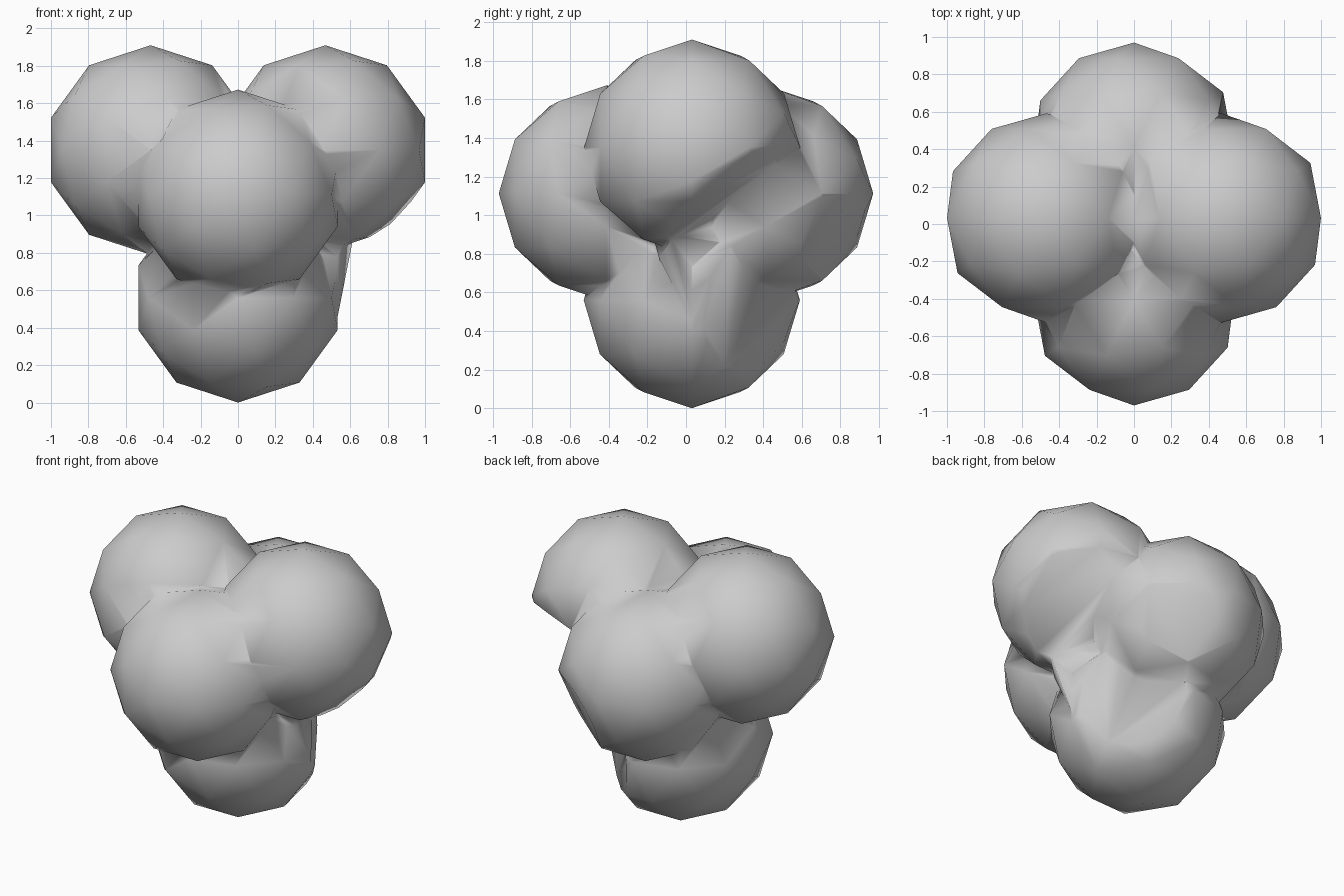
import bpy, bmesh, math
from mathutils import Vector, Matrix

if "Cube" in bpy.data.objects:
    bpy.data.objects.remove(bpy.data.objects["Cube"])

R = 0.56


def link(name, bm):
    mesh = bpy.data.meshes.new(name)
    bm.to_mesh(mesh)
    bm.free()
    obj = bpy.data.objects.new(name, mesh)
    bpy.context.collection.objects.link(obj)
    return obj


def ball(name, centre, cut=None):
    """Low-poly icosphere with its pole along y, optionally trimmed by a plane."""
    bm = bmesh.new()
    bmesh.ops.create_icosphere(bm, subdivisions=2, radius=R)
    bmesh.ops.rotate(bm, verts=bm.verts, cent=(0, 0, 0),
                     matrix=Matrix.Rotation(math.pi / 2, 3, 'X'))
    bmesh.ops.translate(bm, verts=bm.verts, vec=centre)
    if cut:
        point, normal = cut
        bmesh.ops.bisect_plane(bm, geom=bm.verts[:] + bm.edges[:] + bm.faces[:],
                               plane_co=Vector(point), plane_no=Vector(normal).normalized(),
                               clear_outer=True)
        bmesh.ops.holes_fill(bm, edges=[e for e in bm.edges if e.is_boundary], sides=0)
        bmesh.ops.recalc_face_normals(bm, faces=bm.faces)
    return link(name, bm)


def hull(name, points):
    """Convex solid around a few points."""
    bm = bmesh.new()
    for p in points:
        bm.verts.new(p)
    res = bmesh.ops.convex_hull(bm, input=bm.verts[:])
    loose = [v for v in bm.verts if not v.link_faces]
    bmesh.ops.delete(bm, geom=loose, context='VERTS')
    bmesh.ops.recalc_face_normals(bm, faces=bm.faces)
    return link(name, bm)


# Five lobes; three of them are flattened towards the lower back right
cluster = ball("lobe_cluster", (0, 0.03, R), cut=((0.31, 0.31, 0.5), (0.7, 0.7, -0.08)))
lobes = [
    ball("front_lobe", (0, -0.41, 1.113)),
    ball("back_lobe", (0, 0.41, 1.113), cut=((0.32, 0.83, 1.12), (0.55, 0.73, -0.4))),
    ball("left_lobe", (-0.467, 0.032, 1.35)),
    ball("right_lobe", (0.467, 0.032, 1.35),
         cut=((0.53, -0.15, 0.78), (0.28, 0.6, -0.75))),
    # Filled hollow between the right, back and bottom lobes
    hull("hollow_fill", [(0.53, -0.14, 0.78), (0.525, 0.04, 0.42), (0.515, 0.05, 0.72),
                         (0.42, 0.17, 0.86), (0.22, 0.40, 0.88), (0.30, 0.31, 0.5),
                         (0.08, 0.50, 0.62), (0.62, -0.08, 0.90), (0.34, 0.20, 1.03),
                         (0.1, -0.1, 0.6), (0.1, -0.05, 1.05), (0.3, -0.2, 1.0)]),
]

# Fuse the lobes into one skin
bpy.context.view_layer.objects.active = cluster
cluster.select_set(True)
for lobe in lobes:
    mod = cluster.modifiers.new("fuse", 'BOOLEAN')
    mod.operation = 'UNION'
    mod.solver = 'EXACT'
    mod.object = lobe
    bpy.ops.object.modifier_apply(modifier=mod.name)
    bpy.data.objects.remove(lobe, do_unlink=True)

# Soft shading over the whole skin
cluster.data.polygons.foreach_set("use_smooth", [True] * len(cluster.data.polygons))
cluster.data.update()
